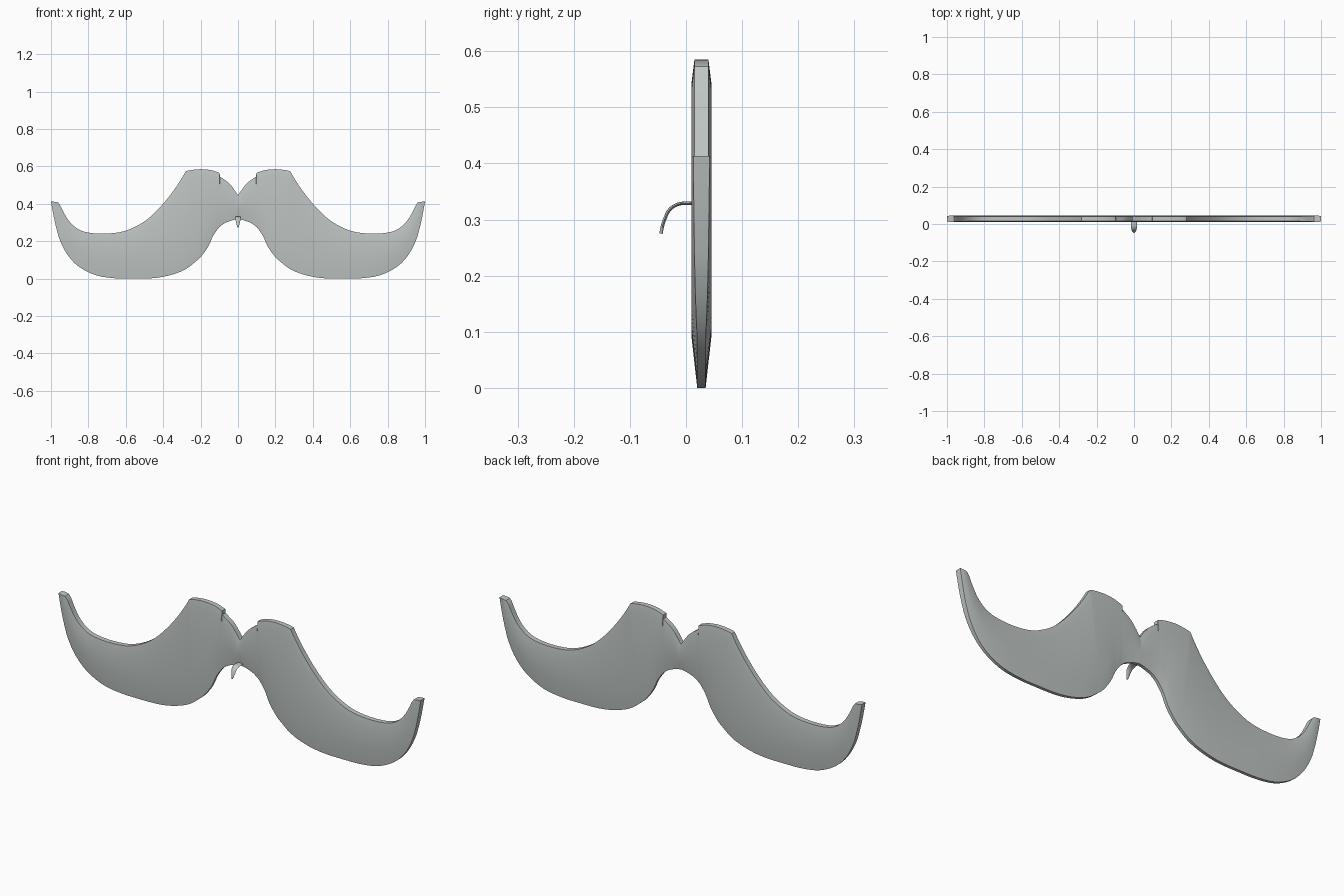
import bpy, bmesh, math
from mathutils import Vector

if "Cube" in bpy.data.objects:
    bpy.data.objects.remove(bpy.data.objects["Cube"])

grey = bpy.data.materials.new("pale_grey")
grey.diffuse_color = (0.52, 0.56, 0.55, 1)
grey.use_nodes = True
grey.node_tree.nodes["Principled BSDF"].inputs["Base Color"].default_value = grey.diffuse_color


def make_object(name, bm, angle):
    bmesh.ops.recalc_face_normals(bm, faces=bm.faces)
    me = bpy.data.meshes.new(name)
    bm.to_mesh(me)
    bm.free()
    me.materials.append(grey)
    ob = bpy.data.objects.new(name, me)
    bpy.context.collection.objects.link(ob)
    bpy.ops.object.select_all(action='DESELECT')
    ob.select_set(True)
    bpy.context.view_layer.objects.active = ob
    bpy.ops.object.shade_smooth_by_angle(angle=math.radians(angle))
    return ob


def smooth_run(pts, steps):
    """Catmull-Rom through a run of points, keeping its ends as corners."""
    pts = [Vector(p) for p in pts]
    out = []
    for i in range(len(pts) - 1):
        b, c = pts[i], pts[i + 1]
        a = pts[i - 1] if i else b * 2 - c
        d = pts[i + 2] if i + 2 < len(pts) else c * 2 - b
        for s in range(steps):
            t = s / steps
            out.append(0.5 * (2 * b + (c - a) * t + (2 * a - 5 * b + 4 * c - d) * t ** 2
                              + (3 * b - a - 3 * c + d) * t ** 3))
    return out + [pts[-1]]


def loft(bm, rings):
    rows = [[bm.verts.new(p) for p in r] for r in rings]
    for a, b in zip(rows, rows[1:]):
        n = len(a)
        for i in range(n):
            bm.faces.new((a[i], a[(i + 1) % n], b[(i + 1) % n], b[i]))
    return rows


# Cross-sections of the right half: top edge x, z and bottom edge x, z
centre = [(0, .445, 0, .318), (.02, .475, .03, .312), (.05, .512, .07, .297),
          (.097, .546, .10, .275)]
crown = [(.098, .565, .112, .26), (.14, .579, .135, .225), (.2, .585, .16, .17),
         (.26, .579, .2, .115), (.28, .573, .23, .088)]
wing = [(.28, .573, .23, .088), (.305, .53, .265, .06), (.35, .463, .31, .036),
        (.42, .378, .38, .014), (.5, .306, .46, .002), (.6, .256, .56, 0),
        (.7, .241, .66, .002), (.8, .246, .76, .018), (.86, .268, .85, .063),
        (.905, .31, .91, .125), (.935, .36, .95, .2), (.947, .385, .97, .265),
        (.955, .398, .985, .33), (.963, .408, 1.0, .413)]
sections = smooth_run(centre, 3) + smooth_run(crown, 3)[:-1] + smooth_run(wing, 3)

# Moustache plate: thin slab with a narrow top bevel and a wide bottom bevel
MID, HALF = 0.0275, 0.0175
rings = []
for xt, zt, xb, zb in sections:
    top, bot = Vector((xt, zt)), Vector((xb, max(zb, 0)))
    length = (top - bot).length
    ft = min(.04 / length, .2)
    fb = 1 - min(.09 / length, .4)
    tip = min(max((xb - .88) / .12, 0), 1)
    low = .0075 + .007 * tip
    prof = [(top, .0125 + .003 * tip), (top.lerp(bot, ft), HALF),
            (top.lerp(bot, fb), HALF), (bot, low)]
    rings.append([(p.x, MID - h, p.y) for p, h in prof]
                 + [(p.x, MID + h, p.y) for p, h in reversed(prof)])
bm = bmesh.new()
rows = loft(bm, rings)
bm.faces.new(rows[-1])
plate = make_object("moustache_plate", bm, 35)
mirror = plate.modifiers.new("mirror", 'MIRROR')
mirror.use_axis = (True, False, False)

# Hook: y, z and half width along a curved tapering path
path = smooth_run([(.02, .328, .016), (0, .329, .016), (-.015, .327, .016),
                   (-.029, .318, .014), (-.037, .303, .011), (-.042, .288, .007),
                   (-.0445, .275, .003)], 3)
rings = []
for i, p in enumerate(path):
    a, b = path[max(i - 1, 0)], path[min(i + 1, len(path) - 1)]
    d = Vector((b.x - a.x, b.y - a.y)).normalized()
    ring = []
    for k in range(12):
        t = k * math.tau / 12
        h = .003 * math.sin(t)
        ring.append((p.z * math.cos(t), p.x - d.y * h, p.y + d.x * h))
    rings.append(ring)
bm = bmesh.new()
rows = loft(bm, rings)
bm.faces.new(rows[0])
bm.faces.new(rows[-1])
make_object("hanging_hook", bm, 50)
